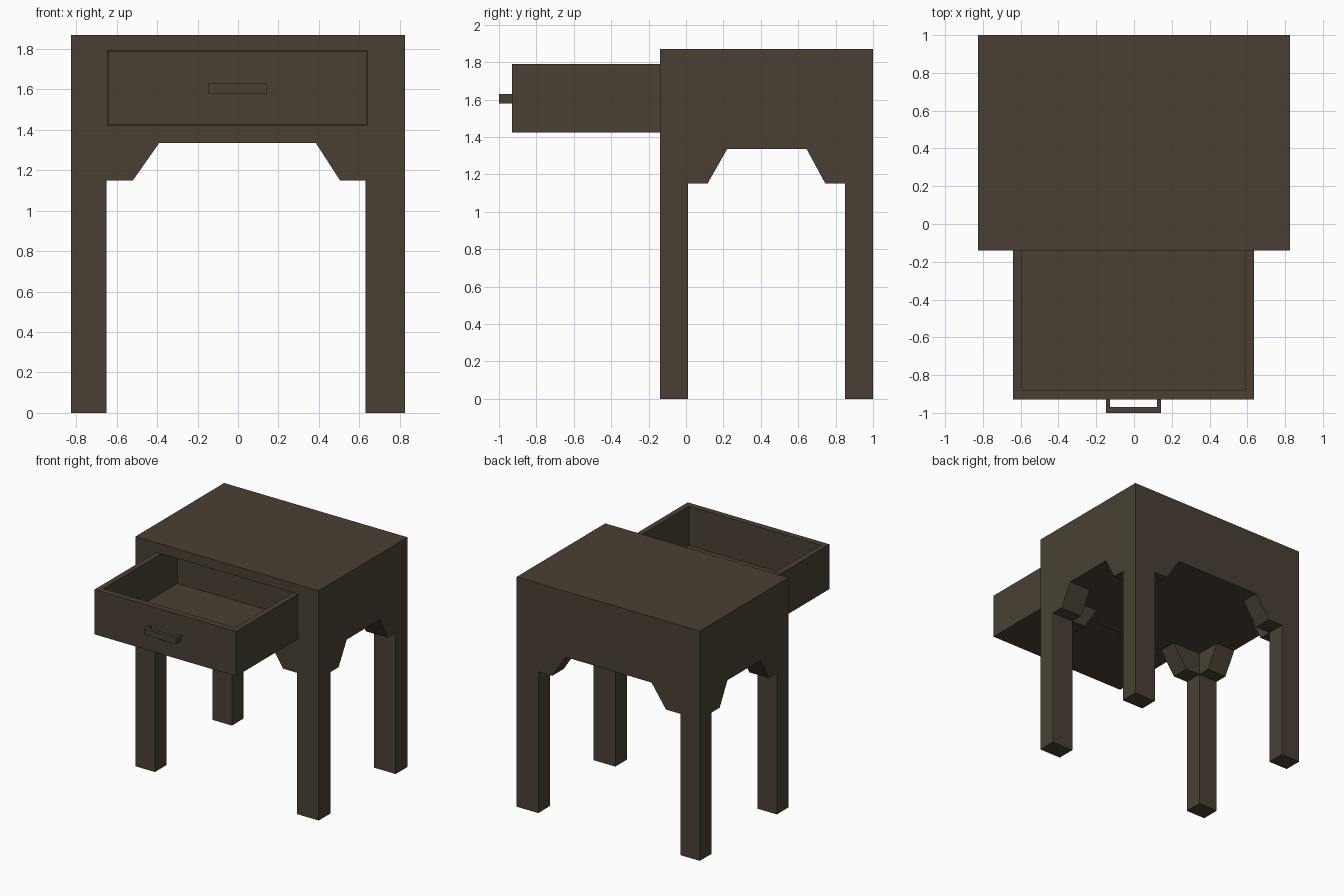
import bpy, bmesh
from mathutils import Vector

if "Cube" in bpy.data.objects:
    bpy.data.objects.remove(bpy.data.objects["Cube"])

wood = bpy.data.materials.new("dark wood")
wood.diffuse_color = (0.068, 0.051, 0.034, 1)
wood.use_nodes = True
wood.node_tree.nodes["Principled BSDF"].inputs["Base Color"].default_value = wood.diffuse_color


def finish(name, bm):
    bmesh.ops.recalc_face_normals(bm, faces=bm.faces[:])
    me = bpy.data.meshes.new(name)
    bm.to_mesh(me)
    bm.free()
    me.materials.append(wood)
    ob = bpy.data.objects.new(name, me)
    bpy.context.collection.objects.link(ob)
    return ob


def prism(bm, pts, offset):
    """Extrude a closed polygon of 3D points by an offset vector."""
    face = bm.faces.new([bm.verts.new(p) for p in pts])
    ext = bmesh.ops.extrude_face_region(bm, geom=[face], use_keep_orig=True)
    verts = [g for g in ext["geom"] if isinstance(g, bmesh.types.BMVert)]
    bmesh.ops.translate(bm, verts=verts, vec=Vector(offset))


def box(bm, x0, x1, y0, y1, z0, z1):
    prism(bm, [(x0, y0, z0), (x1, y0, z0), (x1, y1, z0), (x0, y1, z0)], (0, 0, z1 - z0))


def hollow(bm, direction, lo, hi, depth):
    """Inset the face looking along direction to the lo-hi rectangle, then push it in."""
    d = Vector(direction)
    bmesh.ops.recalc_face_normals(bm, faces=bm.faces[:])
    face = max(bm.faces, key=lambda f: f.normal.dot(d))
    bmesh.ops.inset_region(bm, faces=[face], thickness=0.02)
    mid = face.calc_center_median()
    for v in face.verts:
        for i in range(3):
            if abs(d[i]) < 0.5:
                v.co[i] = lo[i] if v.co[i] < mid[i] else hi[i]
    new = bmesh.ops.extrude_discrete_faces(bm, faces=[face])["faces"][0]
    for v in new.verts:
        v.co -= d * depth


# Table body with a drawer opening in the front
bm = bmesh.new()
box(bm, -0.825, 0.825, -0.14, 1.0, 1.335, 1.87)
hollow(bm, (0, -1, 0), (-0.642, 0, 1.423), (0.637, 0, 1.792), 1.09)
finish("table_body", bm)

# Legs: (outer, inner, bracket end low, bracket end high) along x and along y
Z0, Z1 = 1.15, 1.335
xs = {"left": (-0.825, -0.65, -0.52, -0.39), "right": (0.825, 0.63, 0.505, 0.385)}
ys = {"front": (-0.14, 0.01, 0.115, 0.22), "back": (1.0, 0.85, 0.745, 0.645)}
for xn, (xo, xi, xl, xh) in xs.items():
    for yn, (yo, yi, yl, yh) in ys.items():
        bm = bmesh.new()
        box(bm, xo, xi, yo, yi, 0, Z1)
        finish(f"{yn}_{xn}_leg", bm)
        # Sloped corner brackets
        bm = bmesh.new()
        prism(bm, [(xi, yo, Z0), (xl, yo, Z0), (xh, yo, Z1), (xi, yo, Z1)], (0, yi - yo, 0))
        prism(bm, [(xo, yi, Z0), (xo, yl, Z0), (xo, yh, Z1), (xo, yi, Z1)], (xi - xo, 0, 0))
        finish(f"{yn}_{xn}_brackets", bm)

# Open drawer tray
bm = bmesh.new()
box(bm, -0.64, 0.635, -0.93, 0.115, 1.425, 1.79)
hollow(bm, (0, 0, 1), (-0.595, -0.88, 0), (0.59, 0.07, 0), 0.32)
finish("drawer", bm)

# Drawer handle: U-shaped bar
bm = bmesh.new()
a, b, t = -0.148, 0.144, 0.022
prism(bm, [(a, -0.93, 1.58), (a, -1, 1.58), (b, -1, 1.58), (b, -0.93, 1.58),
           (b - t, -0.93, 1.58), (b - t, -0.97, 1.58), (a + t, -0.97, 1.58), (a + t, -0.93, 1.58)],
      (0, 0, 0.05))
finish("drawer_handle", bm)
